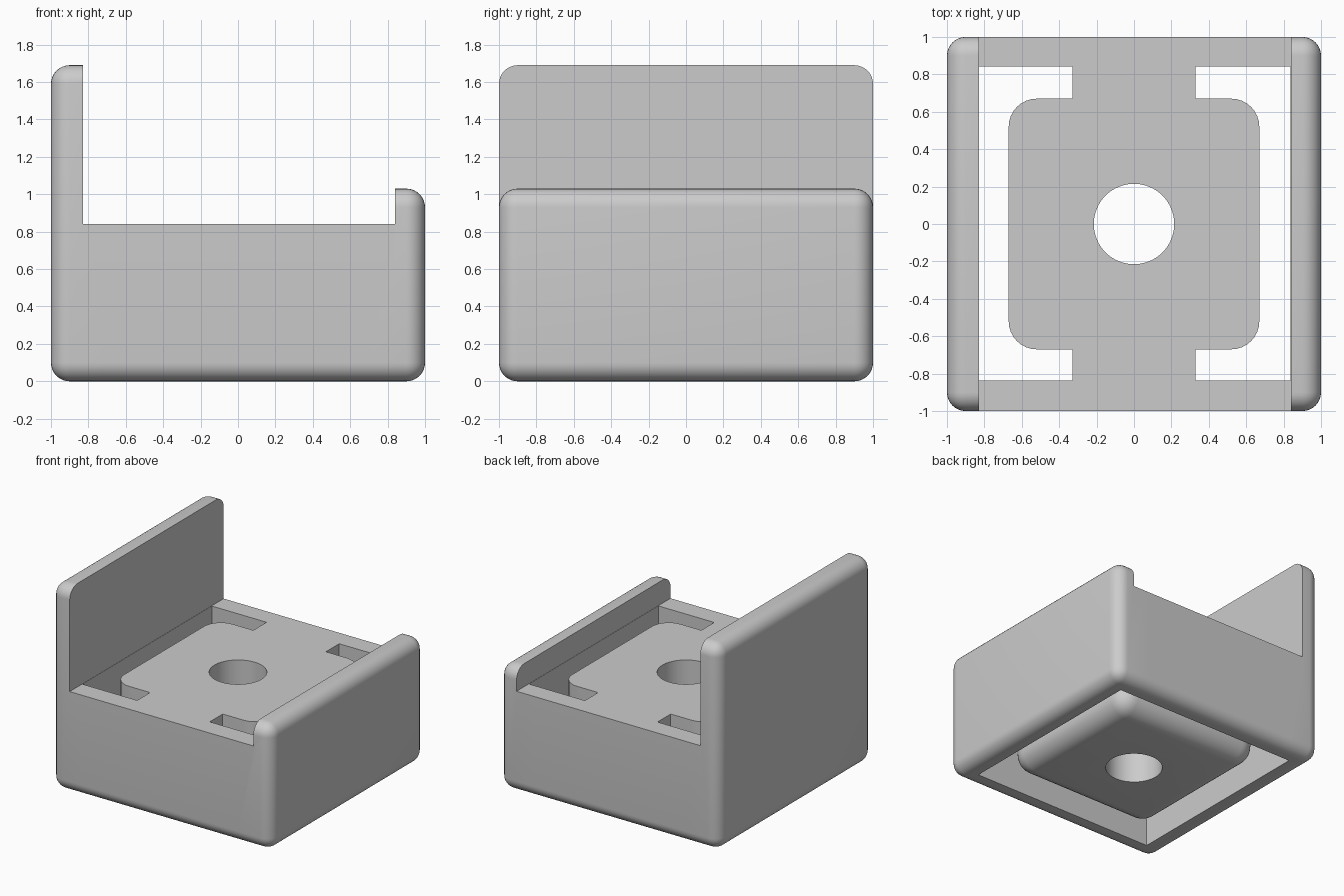
import bpy, bmesh
from mathutils import Vector

old = bpy.data.objects.get("Cube")
if old:
    bpy.data.objects.remove(old, do_unlink=True)

grey = bpy.data.materials.new("light_grey")
grey.use_nodes = True
colour = (0.6, 0.6, 0.6, 1)
grey.diffuse_color = colour
grey.node_tree.nodes["Principled BSDF"].inputs["Base Color"].default_value = colour


def finish(name, bm):
    mesh = bpy.data.meshes.new(name)
    bmesh.ops.recalc_face_normals(bm, faces=bm.faces)
    bm.to_mesh(mesh)
    bm.free()
    obj = bpy.data.objects.new(name, mesh)
    bpy.context.collection.objects.link(obj)
    mesh.materials.append(grey)
    return obj


def box_mesh(low, high, radius=0):
    """Box between two corners, with all edges rounded if a radius is given."""
    bm = bmesh.new()
    bmesh.ops.create_cube(bm, size=1)
    low, high = Vector(low), Vector(high)
    for v in bm.verts:
        v.co = (low + high) / 2 + v.co * (high - low)
    if radius:
        bmesh.ops.bevel(bm, geom=bm.edges[:], offset=radius, segments=8,
                        profile=0.5, affect='EDGES')
    return bm


def subtract(target, cutter):
    """Cut one object out of another, then discard the cutter."""
    mod = target.modifiers.new("cut", 'BOOLEAN')
    mod.operation = 'DIFFERENCE'
    mod.solver = 'EXACT'
    mod.object = cutter
    bpy.context.view_layer.objects.active = target
    bpy.ops.object.modifier_apply(modifier=mod.name)
    bpy.data.objects.remove(cutter, do_unlink=True)


# Rounded housing; its right end is raised to make the tall side wall
TOP, LOW_WALL, TALL_WALL = 0.84, 1.03, 1.69
bm = box_mesh((-1, -1, 0), (1, 1, LOW_WALL), 0.1)
for x in (-0.7, 0.7):
    bmesh.ops.bisect_plane(bm, geom=bm.verts[:] + bm.edges[:] + bm.faces[:],
                           plane_co=(x, 0, 0), plane_no=(1, 0, 0))
for v in bm.verts:
    if v.co.x < -0.6 and v.co.z > 0.5:
        v.co.z += TALL_WALL - LOW_WALL
bmesh.ops.triangulate(bm, faces=bm.faces[:])
housing = finish("housing", bm)

# Channel between the two side walls
subtract(housing, finish("channel_cutter", box_mesh((-0.83, -1.3, TOP), (0.84, 1.3, 2))))

# Cavity that leaves a rounded core and two bridges holding it
cavity = finish("cavity_cutter", box_mesh((-0.828, -0.838, -0.5), (0.838, 0.842, 0.95)))
subtract(cavity, finish("core_shape", box_mesh((-0.67, -0.67, 0.002), (0.67, 0.67, 1.34), 0.15)))
subtract(cavity, finish("bridge_shape", box_mesh((-0.33, -1.2, 0.65), (0.33, 1.2, 1.5))))
subtract(housing, cavity)

# Round hole through the core
bm = bmesh.new()
bmesh.ops.create_cone(bm, cap_ends=True, segments=64, radius1=0.215, radius2=0.215, depth=4)
subtract(housing, finish("hole_cutter", bm))

# Smooth shading with sharp corners kept
bpy.ops.object.select_all(action='DESELECT')
housing.select_set(True)
bpy.context.view_layer.objects.active = housing
bpy.ops.object.shade_smooth_by_angle(angle=0.52)
